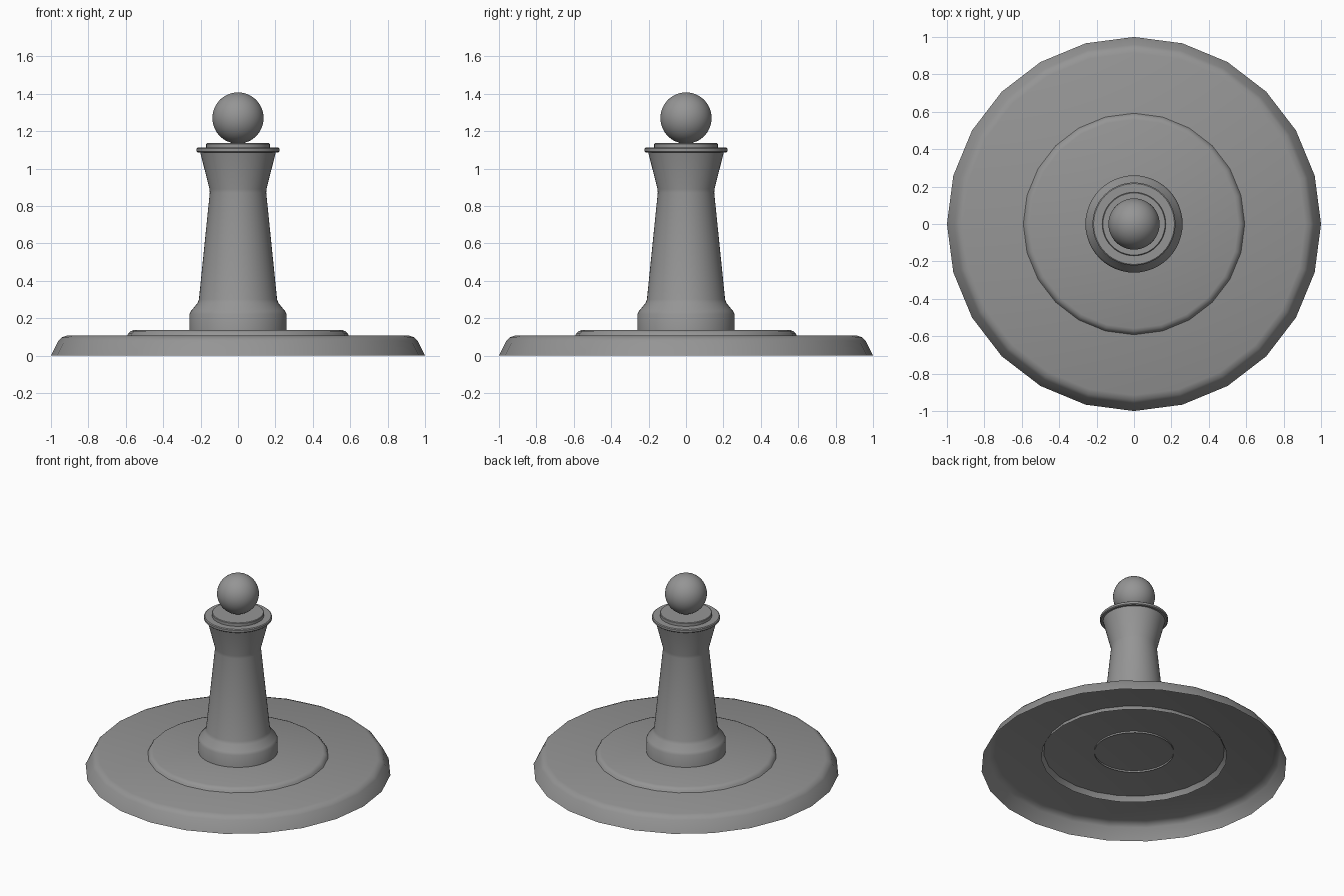
import bpy
import bmesh
from math import cos, sin, tau, radians

cube = bpy.data.objects.get("Cube")
if cube:
    bpy.data.objects.remove(cube)

grey = bpy.data.materials.new("plain grey")
grey.use_nodes = True
colour = (0.3, 0.3, 0.3, 1)
grey.diffuse_color = colour
grey.node_tree.nodes["Principled BSDF"].inputs["Base Color"].default_value = colour


def finish(name, bm):
    mesh = bpy.data.meshes.new(name)
    bm.to_mesh(mesh)
    bm.free()
    mesh.materials.append(grey)
    obj = bpy.data.objects.new(name, mesh)
    bpy.context.collection.objects.link(obj)
    bpy.ops.object.select_all(action="DESELECT")
    obj.select_set(True)
    bpy.context.view_layer.objects.active = obj
    bpy.ops.object.shade_smooth_by_angle(angle=radians(35))
    return obj


def lathe(name, profile, sides, bottom=False):
    """Turn (radius, height) points, listed upwards, and cap the top."""
    bm = bmesh.new()
    rings = [[bm.verts.new((r * cos(tau * i / sides), r * sin(tau * i / sides), z))
              for i in range(sides)] for r, z in profile]
    for low, high in zip(rings, rings[1:]):
        for i in range(sides):
            j = (i + 1) % sides
            bm.faces.new((low[i], low[j], high[j], high[i]))
    bm.faces.new(rings[-1])
    if bottom:
        bm.faces.new(rings[0][::-1])
    return finish(name, bm)


# Two hollow discs: the upper one is a smaller copy set into the lower one
rim = [(1, 0), (0.96, 0.08), (0.943, 0.097), (0.915, 0.107)]
lathe("wide_base", rim, 24)
step = 0.61
lathe("upper_step", [(r * step, z * step + 0.071) for r, z in rim], 24)

# Tapered column with a foot and a flared neck
lathe("column", [(0.26, 0.095), (0.26, 0.222), (0.25, 0.24), (0.217, 0.28),
                 (0.209, 0.3), (0.151, 0.87), (0.152, 0.89), (0.203, 1.09)], 48)

# Rounded collar and the plate under the ball
lathe("collar", [(0.216, 1.087), (0.222, 1.092), (0.222, 1.107), (0.216, 1.112)],
      48, bottom=True)
lathe("top_plate", [(0.17, 1.112), (0.17, 1.132), (0.166, 1.136)], 48)

# Ball finial
bm = bmesh.new()
bmesh.ops.create_uvsphere(bm, u_segments=48, v_segments=24, radius=0.137)
ball = finish("ball", bm)
ball.location.z = 1.27
